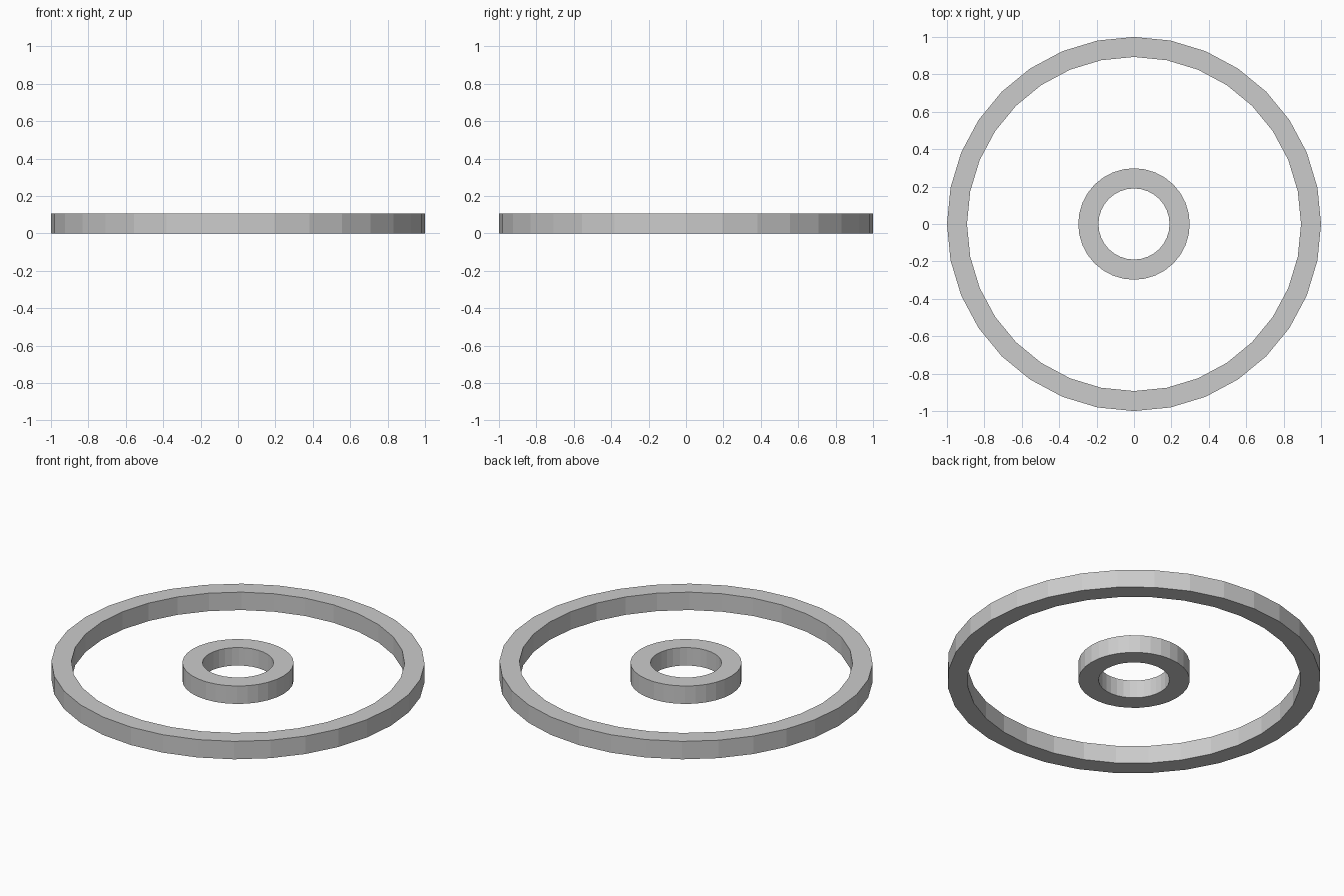
import bpy, bmesh
from math import cos, sin, tau

if "Cube" in bpy.data.objects:
    bpy.data.objects.remove(bpy.data.objects["Cube"])

HEIGHT = 0.106
SIDES = 32


def ring(name, outer, inner):
    """Flat-faced ring with a rectangular section, standing on z = 0."""
    bm = bmesh.new()
    section = [(outer, 0), (outer, HEIGHT), (inner, HEIGHT), (inner, 0)]
    loops = [[bm.verts.new((r * cos(tau * i / SIDES), r * sin(tau * i / SIDES), z))
              for r, z in section] for i in range(SIDES)]
    for i in range(SIDES):
        a, b = loops[i], loops[(i + 1) % SIDES]
        for j in range(4):
            k = (j + 1) % 4
            bm.faces.new((a[j], b[j], b[k], a[k]))
    bmesh.ops.recalc_face_normals(bm, faces=bm.faces)
    mesh = bpy.data.meshes.new(name)
    bm.to_mesh(mesh)
    bm.free()
    obj = bpy.data.objects.new(name, mesh)
    bpy.context.collection.objects.link(obj)


# Large rim and small hub
ring("outer_ring", 1.0, 0.893)
ring("inner_ring", 0.298, 0.19)
